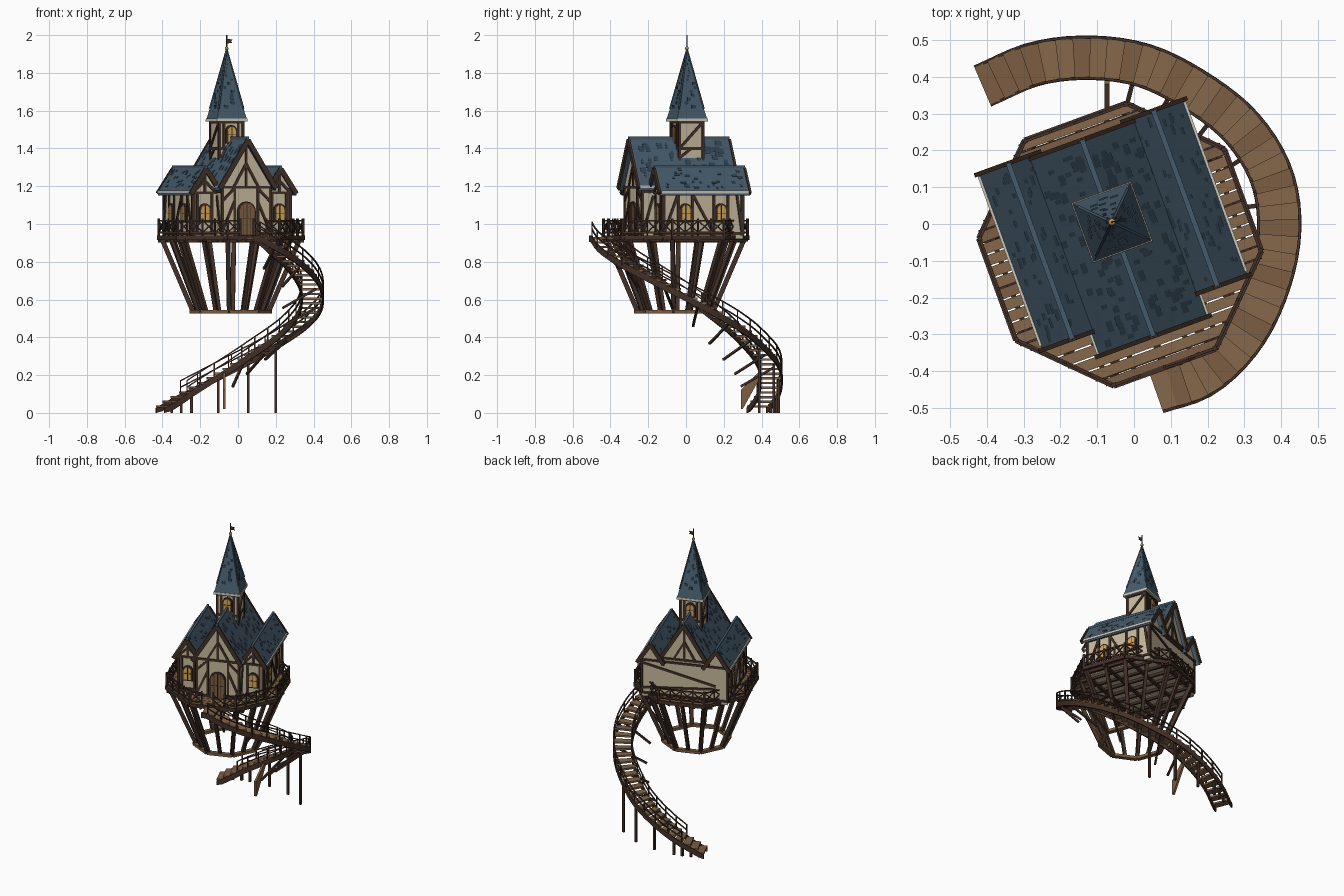
import bpy, bmesh, random
from math import sin, cos, pi, radians
from mathutils import Vector as V, Matrix

if "Cube" in bpy.data.objects:
    bpy.data.objects.remove(bpy.data.objects["Cube"])
random.seed(4)

COL = dict(dark=(.055, .03, .02), wood=(.2, .11, .055), plank=(.24, .14, .07), cream=(.56, .48, .33),
           roof=(.06, .105, .145), shingle=(.03, .055, .08), trim=(.6, .57, .5), amber=(.65, .38, .1),
           gold=(.5, .3, .06))
MATS = {}
for n, c in COL.items():
    MATS[n] = bpy.data.materials.new(n)
    MATS[n].diffuse_color = (*c, 1)

HOUSE = Matrix.Translation((-.06, .005, 0)) @ Matrix.Rotation(radians(20), 4, 'Z')
DECK = HOUSE @ Matrix.Translation((0, -.065, 0))
WORLD = Matrix.Identity(4)
PARTS = {}


def part(name, mat, M=HOUSE):
    if name not in PARTS:
        PARTS[name] = (bmesh.new(), mat, M)
    return PARTS[name][0]


def loft(bm, rings):
    """skin a list of equal-sized rings and cap both ends"""
    vs = [[bm.verts.new(p) for p in r] for r in rings]
    n = len(vs[0])
    for a, b in zip(vs, vs[1:]):
        for i in range(n):
            bm.faces.new((a[i], a[(i + 1) % n], b[(i + 1) % n], b[i]))
    bm.faces.new(vs[0])
    bm.faces.new(vs[-1][::-1])


def prism(bm, pts, d):
    loft(bm, [[V(p) for p in pts], [V(p) + V(d) for p in pts]])


def beam(bm, a, b, w=.014, h=None):
    a, b = V(a), V(b)
    h = h or w
    d = (b - a).normalized()
    s = d.cross(V((0, 0, 1)))
    s = s.normalized() if s.length > .01 else V((1, 0, 0))
    u = s.cross(d)
    prism(bm, [a + s * w / 2 * i + u * h / 2 * j for i, j in ((-1, -1), (1, -1), (1, 1), (-1, 1))], b - a)


def box(bm, x0, x1, y0, y1, z0, z1):
    prism(bm, [(x0, y0, z0), (x1, y0, z0), (x1, y1, z0), (x0, y1, z0)], (0, 0, z1 - z0))


def timbers(o, u, lines, w=.014):
    """half-timber lines given as (s, z, s, z) on a wall through o along u"""
    o, u = V(o), V(u)
    for s0, z0, s1, z1 in lines:
        beam(part('wall_timbers', 'dark'), o + u * s0 + V((0, 0, z0)), o + u * s1 + V((0, 0, z1)), w)


def arch(o, u, n, w, h, kind='window'):
    """arched opening: frame, infill, and bars, standing off a wall with normal n"""
    o, u, n = V(o), V(u), V(n)

    def outline(w, h, k):
        pts = [(-w / 2, k), (w / 2, k)] + [(w / 2 * cos(a * pi / 8), h - w / 2 + w / 2 * sin(a * pi / 8)) for a in range(9)]
        return [o + u * s + V((0, 0, z)) for s, z in pts]
    prism(part(kind + '_frames', 'dark'), outline(w + .018, h + .009, -.008), n * .011)
    fill = part('window_panes', 'amber') if kind == 'window' else part('door_leaf', 'wood')
    prism(fill, outline(w, h, 0), n * .014)
    for s in ((0,) if kind == 'window' else (-w / 4, 0, w / 4)):
        beam(part(kind + '_bars', 'dark'), o + n * .014 + u * s, o + n * .014 + u * s + V((0, 0, h - abs(s) * .4)), .004)
    beam(part(kind + '_bars', 'dark'), o + n * .014 - u * w / 2 + V((0, 0, h / 2)), o + n * .014 + u * w / 2 + V((0, 0, h / 2)), .004)


# walls: a tall centre gable between two lower wings
walls = part('house_walls', 'cream')
YB, YF, YW = .215, -.30, -.235
prism(walls, [(x, YF, z) for x, z in ((-.14, .925), (.14, .925), (.14, 1.2), (0, 1.425), (-.14, 1.2))], (0, YB - YF, 0))
for m in (-1, 1):
    prism(walls, [(m * x, YW, z) for x, z in ((.13, .92), (.275, .92), (.275, 1.185), (.21, 1.28), (.13, 1.17))], (0, YB - YW, 0))

# roofs
roof = part('roof_slopes', 'roof')
patches = part('dark_shingles', 'shingle')


def slope(xa, za, xb, zb, y0, y1, n):
    """slab from ridge (xa, za) to eave (xb, zb), with scattered shingles and bargeboards"""
    prism(roof, [(xa, y0, za), (xb, y0, zb), (xb, y0, zb - .022), (xa, y0, za - .022)], (0, y1 - y0, 0))
    for i in range(n):
        t, y = random.uniform(.05, .85), random.uniform(y0 + .01, y1 - .04)
        p = [V((xa, 0, za)).lerp(V((xb, 0, zb)), k) for k in (t, t + .1)]
        prism(patches, [p[0] + V((0, y, .002)), p[1] + V((0, y, .004)), p[1] + V((0, y, -.004)), p[0] + V((0, y, -.004))],
              (0, random.choice((.012, .02, .03)), 0))
    for y in (y0, y1):
        beam(part('bargeboards', 'dark'), (xa, y, za - .012), (xb, y, zb - .012), .012, .026)


for m in (-1, 1):
    slope(0, 1.455, m * .158, 1.2, -.33, .238, 60)
    slope(m * .21, 1.303, m * .297, 1.172, -.262, .247, 30)
    slope(m * .21, 1.303, m * .125, 1.175, -.262, .247, 20)
    box(part('eave_trim', 'trim'), *sorted((m * .15, m * .162)), -.325, .2, 1.19, 1.204)
    box(part('eave_trim', 'trim'), *sorted((m * .289, m * .301)), -.25, .24, 1.162, 1.177)
    beam(part('ridge_caps', 'roof'), (m * .21, -.262, 1.303), (m * .21, .247, 1.303), .014)
beam(part('ridge_caps', 'roof'), (0, -.33, 1.455), (0, .238, 1.455), .014)

# front and rear half-timbering
for y in (YF, YB):
    timbers((0, y, 0), (1, 0, 0), [(-.14, 1.195, .14, 1.195), (0, 1.195, 0, 1.41), (-.07, 1.195, 0, 1.32), (.07, 1.195, 0, 1.32)])
timbers((0, YF, 0), (1, 0, 0), [(s, .94, s, 1.2) for s in (-.135, -.065, .065, .135)] + [
    (-.135, .95, .135, .95), (-.135, .96, -.065, 1.12), (.135, .96, .065, 1.12), (-.135, 1.12, -.065, 1.19), (.135, 1.12, .065, 1.19)])
timbers((0, YB, 0), (1, 0, 0), [(-.275, .945, .275, .945), (-.275, .945, -.275, 1.18), (.275, .945, .275, 1.18),
                               (.27, 1.15, -.2, 1.04), (-.2, 1.02, .27, .98), (-.27, 1.17, .27, 1.17)])
for m in (-1, 1):
    timbers((0, YW, 0), (m, 0, 0), [(.145, .95, .275, .95), (.145, 1.165, .275, 1.165), (.27, .94, .27, 1.19), (.17, .95, .17, 1.17),
                                   (.25, .95, .25, 1.17), (.21, 1.165, .21, 1.28), (.15, 1.17, .21, 1.23), (.27, 1.17, .21, 1.23)])
    arch((m * .21, YW, 1.015), (1, 0, 0), (0, -1, 0), .048, .085)
    # side walls
    timbers((m * .275, 0, 0), (0, 1, 0), [(-.235, .95, .215, .95), (-.235, 1.165, .215, 1.165)] +
            [(s, .94, s, 1.18) for s in (-.23, -.15, -.07, .05, .13, .21)] +
            [(-.23, .95, -.15, 1.16), (-.07, 1.16, .05, .95), (.21, .95, .18, 1.16)])
    timbers((m * .14, YF, 0), (0, 1, 0), [(.0, 1.17, .06, 1.17), (.0, .95, .06, 1.15)])
    for y in (-.11, .09):
        arch((m * .275, y, 1.015), (0, 1, 0), (m, 0, 0), .048, .085)
arch((0, YF, .945), (1, 0, 0), (0, -1, 0), .085, .165, 'door')

# tower and spire
T = .066
box(part('tower_walls', 'cream'), -T, T, -T, T, 1.3, 1.55)
for k in range(4):
    R = Matrix.Rotation(k * pi / 2, 3, 'Z')
    o, u = R @ V((0, -T, 0)), R @ V((1, 0, 0))
    timbers(o, u, [(-T, 1.33, -T, 1.55), (-T, 1.54, T, 1.54), (-T, 1.4, T, 1.4)] +
            ([(-.04, 1.4, -.04, 1.54), (.04, 1.4, .04, 1.54)] if k % 2 == 0 else [(-T, 1.4, T, 1.54), (-T, 1.35, 0, 1.4)]))
    if k % 2 == 0:
        arch(o + V((0, 0, 1.435)), u, R @ V((0, -1, 0)), .045, .08)


def ring(r, z):
    return [V((x * r, y * r, z)) for x, y in ((-1, -1), (1, -1), (1, 1), (-1, 1))]


loft(part('spire', 'roof'), [ring(.084, 1.555), ring(.07, 1.61), ring(.003, 1.925)])
loft(part('spire_eave_trim', 'trim'), [ring(.087, 1.543), ring(.086, 1.558)])
for k in range(4):
    for z in range(1, 15):  # shingle courses with random dark tiles
        t = z / 16
        hw = .072 * (1 - t)
        R = Matrix.Rotation(k * pi / 2, 3, 'Z')
        s = random.uniform(-.8, .5) * hw
        c = R @ V((s, -hw - .001, 1.6 + .325 * t))
        beam(part('spire_shingles', 'shingle'), c, c + R @ V((.35 * hw, 0, 0)), .004, .018)
    beam(part('spire_hips', 'roof'), ring(.07, 1.61)[k], (0, 0, 1.925), .007)
fin = part('finial_ball', 'gold')
bmesh.ops.create_uvsphere(fin, u_segments=12, v_segments=8, radius=.01, matrix=Matrix.Translation((0, 0, 1.93)))
beam(part('finial_pole', 'dark'), (0, 0, 1.92), (0, 0, 2.0), .005)
prism(part('weather_flag', 'dark'), [(0, 0, 1.955), (.03, -.01, 1.96), (.022, -.008, 1.967), (.03, -.01, 1.977), (0, 0, 1.98)], (.001, .003, 0))

# octagonal deck: planks, joists, rim, raking props, lower ring
AP = .39 * cos(pi / 8)


def oct_pt(r, k, z):
    return V((r * cos((k + .5) * pi / 4), r * sin((k + .5) * pi / 4), z))


def mid(r, k, z):
    return (oct_pt(r, k, z) + oct_pt(r, k + 1, z)) / 2


def half(y):
    return min(AP, AP * 1.4142 - abs(y))


pitch = 2 * AP / 22
for i in range(22):
    y0 = -AP + i * pitch + .002
    y1 = y0 + pitch - .004
    a, b = half(y0), half(y1)
    bm = part('deck_planks' if i % 5 else 'deck_planks_dark', 'plank' if i % 5 else 'wood', DECK)
    prism(bm, [(-a, y0, .926), (a, y0, .926), (b, y1, .926), (-b, y1, .926)], (0, 0, .013))
joists = part('deck_joists', 'dark', DECK)
for i in range(-4, 5):
    c = i * .08
    beam(joists, (c, -half(c), .916), (c, half(c), .916), .014, .018)
    if i % 2 == 0:
        beam(joists, (-half(c), c, .91), (half(c), c, .91), .016, .018)
rail = part('deck_railing', 'dark', DECK)
props = part('raking_props', 'dark', DECK)
for k in range(8):
    beam(part('deck_rim', 'dark', DECK), oct_pt(.385, k, .928), oct_pt(.385, k + 1, .928), .014, .024)
    beam(part('lower_ring', 'wood', DECK), oct_pt(.205, k, .535), oct_pt(.205, k + 1, .535), .03, .018)
    beam(props, oct_pt(.2, k, .535), oct_pt(.365, k, .92), .024)
    beam(props, mid(.2, k, .535), mid(.365, k, .92), .02)
    A, B = oct_pt(.382, k, 0), oct_pt(.382, k + 1, 0)
    for j in range(4):  # crossed panels, left open where the stair arrives
        p, q = A.lerp(B, j / 4), A.lerp(B, (j + 1) / 4)
        beam(rail, p + V((0, 0, .93)), p + V((0, 0, 1.03)), .012 if j == 0 else .008)
        if k == 5 and j in (1, 2):
            continue
        for z in (.955, 1.018):
            beam(rail, p + V((0, 0, z)), q + V((0, 0, z)), .008)
        beam(rail, p + V((0, 0, .955)), q + V((0, 0, 1.018)), .006)
        beam(rail, p + V((0, 0, 1.018)), q + V((0, 0, .955)), .006)

# winding stair along a smooth path
P = [V(p) for p in ((.06, -.457), (.19, -.41), (.3, -.30), (.37, -.15), (.395, 0), (.37, .14), (.29, .265), (.17, .36),
                    (.03, .43), (-.12, .452), (-.27, .435), (-.412, .375))]
P = [2 * P[0] - P[1]] + P + [2 * P[-1] - P[-2]]
path = []
for a, b, c, d in zip(P, P[1:], P[2:], P[3:]):
    for i in range(24):
        t = i / 24
        path.append(.5 * (2 * b + (c - a) * t + (2 * a - 5 * b + 4 * c - d) * t * t + (3 * b - a - 3 * c + d) * t ** 3))
path.append(P[-2])


def at(t, off=0, dz=0):
    """point on the stair at 0..1, shifted outward by off and up by dz"""
    f = t * (len(path) - 1)
    i = min(int(f), len(path) - 2)
    d = (path[i + 1] - path[i]).normalized()
    p = path[i].lerp(path[i + 1], f - i) + V((d.y, -d.x)) * off
    return V((p.x, p.y, .93 - .915 * max(0, (t - .03) / .97) + dz))


N = 38
for i in range(N):
    t0, t1 = i / N, (i + 1.1) / N
    z = at(i / N).z
    q = [at(t0, -.056), at(t0, .056), at(min(t1, 1), .056), at(min(t1, 1), -.056)]
    dk = i % 3 == 1 or i > N - 5
    prism(part('stair_treads_dark' if dk else 'stair_treads', 'wood' if dk else 'plank', WORLD), [(p.x, p.y, z - .012) for p in q], (0, 0, .012))


def sweep(bm, off, dz, w, h, t0, t1, n=48):
    rings = []
    for i in range(n + 1):
        t = t0 + (t1 - t0) * i / n
        r = [at(t, off + a * w / 2, dz + b * h / 2) for a, b in ((-1, -1), (1, -1), (1, 1), (-1, 1))]
        rings.append([V((p.x, p.y, max(p.z, 0))) for p in r])
    loft(bm, rings)


for off in (-.056, .056):
    sweep(part('stair_stringers', 'dark', WORLD), off, -.008, .009, .036, 0, 1)
    for dz in (.045, .08):
        sweep(part('stair_handrails', 'dark', WORLD), off, dz, .007, .007, .03, .92)
    for i in range(19):
        t = .03 + .89 * i / 18
        beam(part('stair_balusters', 'dark', WORLD), at(t, off, -.01), at(t, off, .083), .007)

# stair posts and inward braces
for t in (.63, .72, .81, .89, .92, .95):
    p = at(t, .04, -.02)
    beam(part('stair_posts', 'dark', WORLD), (p.x, p.y, 0), p, .014)
for t in (.08, .18, .3, .4, .5, .59, .67, .74):
    beam(part('stair_braces', 'dark', WORLD), at(t, .03, -.02), at(t, -.15 if t > .2 else -.08, -.12), .012)
prism(part('stair_foot_brace', 'wood', WORLD), [(-.08, .29, .02), (-.08, .3, .02), (-.08, .4, .2), (-.08, .38, .21), (-.08, .29, .12)], (.014, 0, 0))

# turn every collected part into an object
for name, (bm, mat, M) in PARTS.items():
    bmesh.ops.recalc_face_normals(bm, faces=bm.faces[:])
    me = bpy.data.meshes.new(name)
    bm.to_mesh(me)
    bm.free()
    me.materials.append(MATS[mat])
    ob = bpy.data.objects.new(name, me)
    ob.matrix_world = M
    bpy.context.collection.objects.link(ob)

for m in bpy.data.materials:
    if m.users and not m.is_grease_pencil:
        m.use_nodes = True
        m.node_tree.nodes["Principled BSDF"].inputs["Base Color"].default_value = m.diffuse_color
